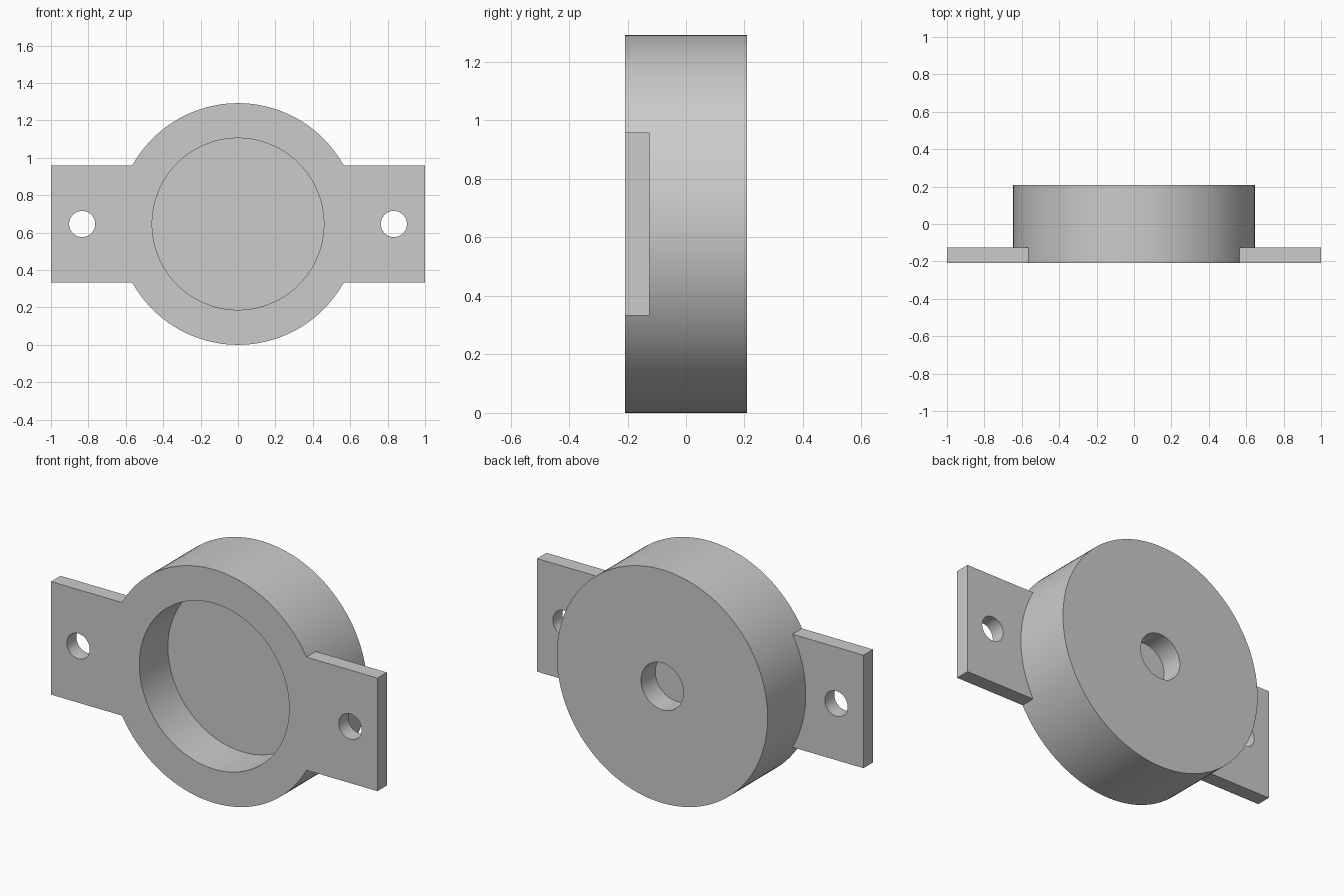
import bpy
import math

if "Cube" in bpy.data.objects:
    bpy.data.objects.remove(bpy.data.objects["Cube"], do_unlink=True)

# Main dimensions
DISC_R = 0.646
CENTRE_Z = DISC_R
FRONT, BACK = -0.208, 0.208
LUG_BACK = -0.125
LUG_HALF_HEIGHT = 0.313

grey = bpy.data.materials.new("plain grey")
grey.use_nodes = True
grey.diffuse_color = (0.6, 0.6, 0.6, 1)
grey.node_tree.nodes["Principled BSDF"].inputs["Base Color"].default_value = (0.6, 0.6, 0.6, 1)


def cylinder(name, radius, y0, y1, x=0, sides=128):
    """Cylinder along y, from y0 to y1."""
    bpy.ops.mesh.primitive_cylinder_add(
        vertices=sides, radius=radius, depth=y1 - y0,
        location=(x, (y0 + y1) / 2, CENTRE_Z), rotation=(math.pi / 2, 0, 0))
    obj = bpy.context.object
    obj.name = name
    return obj


def combine(target, other, operation):
    """Apply a boolean and remove the helper."""
    mod = target.modifiers.new(operation.title(), "BOOLEAN")
    mod.operation = operation
    mod.solver = "EXACT"
    mod.object = other
    bpy.context.view_layer.objects.active = target
    bpy.ops.object.modifier_apply(modifier=mod.name)
    bpy.data.objects.remove(other, do_unlink=True)


# Round body with the flat mounting plate across its front
housing = cylinder("housing", DISC_R, FRONT, BACK)
bpy.ops.mesh.primitive_cube_add(size=1, location=(0, (FRONT + LUG_BACK) / 2, CENTRE_Z))
plate = bpy.context.object
plate.name = "mounting_plate"
plate.scale = (2, LUG_BACK - FRONT, LUG_HALF_HEIGHT * 2)
combine(housing, plate, "UNION")

# Wide front pocket and small blind hole in the back
combine(housing, cylinder("pocket_cutter", 0.459, FRONT - 0.1, 0.042), "DIFFERENCE")
combine(housing, cylinder("back_hole_cutter", 0.13, 0.083, BACK + 0.1, sides=64), "DIFFERENCE")

# Screw holes through the lugs
for side in (-1, 1):
    cutter = cylinder("screw_hole_cutter", 0.07, FRONT - 0.1, LUG_BACK + 0.1, side * 0.833, 48)
    combine(housing, cutter, "DIFFERENCE")

# Finish
housing.data.materials.clear()
housing.data.materials.append(grey)
bpy.ops.object.select_all(action="DESELECT")
housing.select_set(True)
bpy.context.view_layer.objects.active = housing
bpy.ops.object.shade_smooth_by_angle(angle=math.radians(30))
